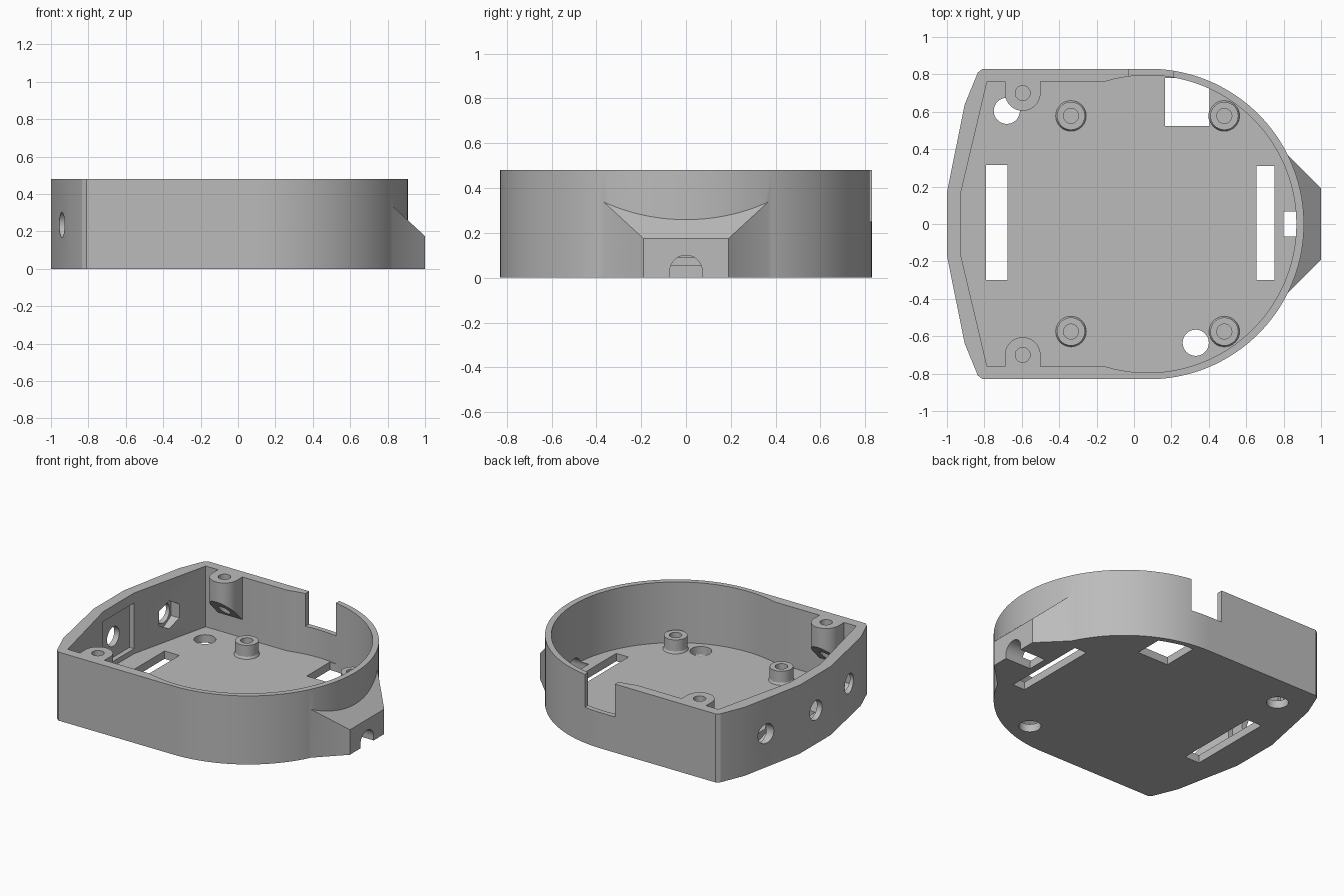
import bpy, bmesh
from math import sin, cos, pi, sqrt, atan2
from mathutils import Matrix

cube = bpy.data.objects.get("Cube")
if cube:
    bpy.data.objects.remove(cube, do_unlink=True)

grey = bpy.data.materials.new("plain_grey")
grey.use_nodes = True
grey.diffuse_color = (0.5, 0.5, 0.5, 1)
grey.node_tree.nodes["Principled BSDF"].inputs["Base Color"].default_value = (0.5, 0.5, 0.5, 1)

HEIGHT, FLOOR = 0.48, 0.055
TO_X = Matrix(((0, 0, 1, 0), (1, 0, 0, 0), (0, 1, 0, 0), (0, 0, 0, 1)))  # extrude along x


def finish(name, bm):
    bmesh.ops.recalc_face_normals(bm, faces=bm.faces[:])
    mesh = bpy.data.meshes.new(name)
    bm.to_mesh(mesh)
    bm.free()
    mesh.materials.append(grey)
    obj = bpy.data.objects.new(name, mesh)
    bpy.context.collection.objects.link(obj)
    return obj


def prism(name, points, low, high, matrix=Matrix()):
    """Extruded outline; low may be a function of the point for a sloped base."""
    bm = bmesh.new()
    base = [bm.verts.new((x, y, low(x, y) if callable(low) else low)) for x, y in points]
    top = [bm.verts.new((x, y, high)) for x, y in points]
    bm.faces.new(base[::-1])
    bm.faces.new(top)
    for i in range(len(points)):
        j = (i + 1) % len(points)
        bm.faces.new((base[i], base[j], top[j], top[i]))
    bmesh.ops.transform(bm, matrix=matrix, verts=bm.verts[:])
    return finish(name, bm)


def arc(cx, cy, r, start, end, n):
    return [(cx + r * cos(start + (end - start) * i / n),
             cy + r * sin(start + (end - start) * i / n)) for i in range(n + 1)]


def disc(cx, cy, r, n=32, turn=0.0):
    return arc(cx, cy, r, turn, turn + 2 * pi, n)[:-1]


def rect(x0, x1, y0, y1):
    return [(x0, y0), (x1, y0), (x1, y1), (x0, y1)]


def combine(target, other, operation):
    mod = target.modifiers.new("join", "BOOLEAN")
    mod.operation, mod.solver, mod.object = operation, "EXACT", other
    bpy.context.view_layer.update()
    result = bpy.data.meshes.new_from_object(
        target.evaluated_get(bpy.context.evaluated_depsgraph_get()))
    target.modifiers.clear()
    target.data = result
    bpy.data.objects.remove(other, do_unlink=True)


def cut(points, low, high, matrix=Matrix()):
    combine(case, prism("cutter", points, low, high, matrix), "DIFFERENCE")


def mirrored(half):
    """Close a -y half outline with its +y reflection."""
    return half + [(x, -y) for x, y in reversed(half) if abs(y) > 1e-5]


# Outlines, from the straight end round to the rounded end
outer = mirrored([(-1, -0.17), (-0.905, -0.64), (-0.835, -0.81), (-0.81, -0.83)]
                 + arc(0.079, 0, 0.83, -pi / 2, 0, 36))
bow = atan2(-0.763, -sqrt(0.795 ** 2 - 0.763 ** 2))
inner = mirrored([(-0.925, -0.17), (-0.785, -0.763)] + arc(0.073, 0, 0.795, bow, 0, 42))

# Case body with the flared cable collar
case = prism("case", outer, 0, HEIGHT)
bm = bmesh.new()
for x, grow in ((1.0, 0), (0.8, 0.2)):
    for y in (-0.19 - grow, 0.19 + grow):
        for z in (0, 0.175 + grow * 0.92):
            bm.verts.new((x, y, z))
bmesh.ops.convex_hull(bm, input=bm.verts[:])
combine(case, finish("collar", bm), "UNION")
cut(inner, FLOOR, 0.7)

# Corner screw bosses with sloped undersides
for s in (-1, 1):
    shape = [(-0.69, 0.79)] + arc(-0.595, 0.70, 0.095, pi, 2 * pi, 20) + [(-0.50, 0.79)]
    boss = prism("boss", [(x, y * s) for x, y in shape],
                 lambda x, y: 0.945 - abs(y), HEIGHT)
    combine(case, boss, "UNION")
    cut(disc(-0.595, 0.70 * s, 0.04, 24), 0.1, 0.7)

# Floor slots and round holes
for outline in (rect(-0.79, -0.675, -0.30, 0.315), rect(0.655, 0.75, -0.30, 0.31),
                disc(-0.68, 0.605, 0.07), disc(0.33, -0.635, 0.07)):
    cut(outline, -0.1, FLOOR + 0.02)

# Square floor opening, trimmed by the inside of the wall
opening = prism("opening", rect(0.165, 0.405, 0.525, 0.78), -0.1, FLOOR + 0.01)
combine(opening, prism("trim", inner, -0.2, 0.3), "INTERSECT")
combine(case, opening, "DIFFERENCE")

# Notch in the rim
cut(rect(-0.03, 0.21, 0.6, 0.95), 0.25, 0.7)

# Arched cable tunnel
cut([(-0.073, -0.1)] + arc(0, 0.027, 0.073, pi, 0, 20) + [(0.073, -0.1)], 0.80, 1.1, TO_X)

# End wall holes, nut recesses and the rectangular recess
for y in (-0.46, -0.01, 0.46):
    cut(disc(y, 0.235, 0.068), -1.1, -0.8, TO_X)
for y in (-0.46, 0.46):
    cut(disc(y, 0.235, 0.098, 6, pi / 2), -0.90, -0.75, TO_X)
cut(rect(-0.17, 0.17, 0.09, 0.41), -0.96, -0.90, TO_X)

# Standing posts with blind screw holes
posts = []
profile = [(0.085, FLOOR - 0.01), (0.08, FLOOR + 0.006), (0.075, FLOOR + 0.015),
           (0.075, 0.15), (0.04, 0.15), (0.04, FLOOR + 0.002)]
for x, end in ((-0.337, "straight_end"), (0.483, "round_end")):
    for y, side in ((-0.575, "front"), (0.578, "back")):
        bm = bmesh.new()
        rings = [[bm.verts.new((px, py, z)) for px, py in disc(x, y, r)] for r, z in profile]
        for a, b in zip(rings, rings[1:]):
            for i in range(len(a)):
                j = (i + 1) % len(a)
                bm.faces.new((a[i], a[j], b[j], b[i]))
        bm.faces.new(rings[0][::-1])
        bm.faces.new(rings[-1])
        posts.append(finish(f"post_{side}_{end}", bm))

# Smooth the curves, keep the edges crisp
bpy.ops.object.select_all(action="DESELECT")
for obj in [case] + posts:
    obj.select_set(True)
bpy.context.view_layer.objects.active = case
bpy.ops.object.shade_smooth_by_angle(angle=0.4)
